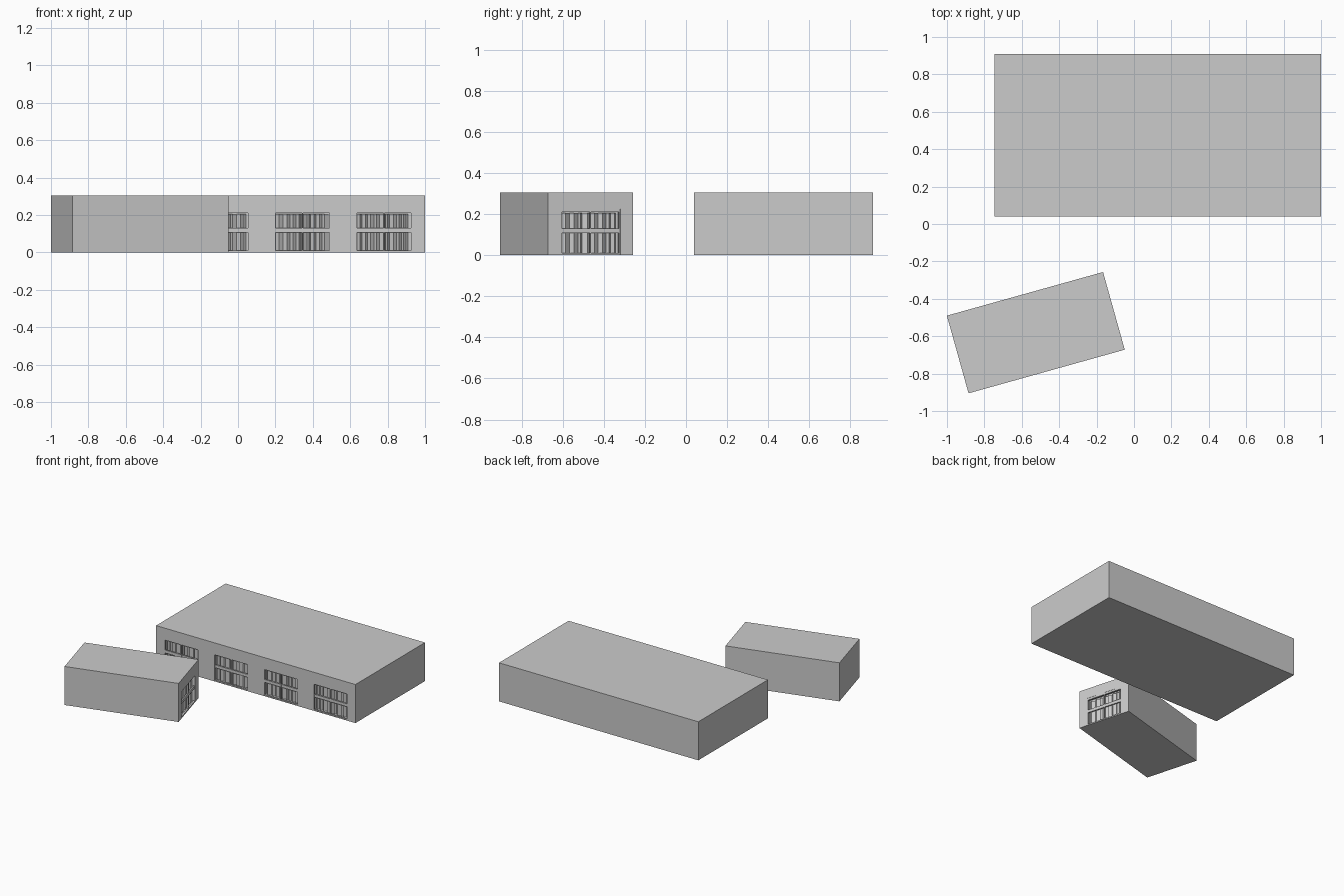
import bpy, bmesh, random
from math import radians
from mathutils import Matrix, Vector

if "Cube" in bpy.data.objects:
    bpy.data.objects.remove(bpy.data.objects["Cube"])

random.seed(4)
H = 0.305                 # wall height
DOOR_W, DOOR_H = 0.30, 0.225
DEPTH = 0.04              # depth of the door recess


def mesh_object(name, bm, matrix):
    bmesh.ops.recalc_face_normals(bm, faces=bm.faces)
    me = bpy.data.meshes.new(name)
    bm.to_mesh(me)
    bm.free()
    ob = bpy.data.objects.new(name, me)
    ob.matrix_world = matrix
    bpy.context.collection.objects.link(ob)
    return ob


def add_box(bm, x0, x1, y0, y1, z0, z1):
    m = Matrix.Translation(((x0 + x1) / 2, (y0 + y1) / 2, (z0 + z1) / 2))
    m = m @ Matrix.Diagonal((x1 - x0, y1 - y0, z1 - z0, 1))
    bmesh.ops.create_cube(bm, size=1, matrix=m)


def door(matrix, label):
    # frame: local x along the wall, y into the building
    w = DOOR_W / 2
    bm = bmesh.new()
    add_box(bm, -w, w, 0.001, 0.014, 0.21, DOOR_H)        # head rail
    add_box(bm, -w, w, 0.004, 0.014, 0.107, 0.130)        # middle rail
    add_box(bm, -w, w, 0.001, 0.014, 0.004, 0.010)        # sill
    add_box(bm, -0.003, 0.003, 0.002, 0.013, 0.008, 0.212)  # centre post
    for s in (-1, 1):
        x = s * (w - 0.003)
        add_box(bm, x - 0.003, x + 0.003, 0.002, 0.013, 0.008, 0.212)
    mesh_object("door_frame_" + label, bm, matrix)

    # pleated curtain: uneven zigzag strip behind the frame
    bm = bmesh.new()
    x, i, cols = -w + 0.006, 0, []
    while x < w - 0.006:
        y = 0.018 if i % 2 else 0.034
        cols.append([bm.verts.new((x, y, z)) for z in (0.008, 0.205)])
        x += random.uniform(0.008, 0.024)
        i += 1
    for a, b in zip(cols, cols[1:]):
        bm.faces.new((a[0], b[0], b[1], a[1]))
    mesh_object("door_curtain_" + label, bm, matrix)


def building(name, length, width, matrix, openings):
    bm = bmesh.new()
    add_box(bm, -length / 2, length / 2, -width / 2, width / 2, 0, H)
    body = mesh_object(name, bm, matrix)
    # recesses cut for every door
    bm = bmesh.new()
    for local in openings:
        part = bmesh.new()
        add_box(part, -DOOR_W / 2, DOOR_W / 2, -0.05, DEPTH, 0.004, DOOR_H)
        part.transform(local)
        tmp = bpy.data.meshes.new("tmp")
        part.to_mesh(tmp)
        part.free()
        bm.from_mesh(tmp)
        bpy.data.meshes.remove(tmp)
    cutter = mesh_object(name + "_cutter", bm, matrix)
    cutter.hide_render = True
    mod = body.modifiers.new("openings", 'BOOLEAN')
    mod.operation, mod.solver, mod.object = 'DIFFERENCE', 'EXACT', cutter
    bpy.context.view_layer.objects.active = body
    bpy.ops.object.modifier_apply(modifier=mod.name)
    bpy.data.objects.remove(cutter)
    for k, local in enumerate(openings):
        door(matrix @ local, f"{name}_{k + 1}")


# large hall with four doors along the front
building("large_hall", 1.745, 0.87,
         Matrix.Translation((0.1275, 0.475, 0)),
         [Matrix.Translation((-0.653 + 0.4355 * k, -0.435, 0)) for k in range(4)])

# small turned building with one door on its right end
building("small_hall", 0.867, 0.431,
         Matrix.Translation((-0.525, -0.581, 0)) @ Matrix.Rotation(radians(15.6), 4, 'Z'),
         [Matrix.Translation((0.4335, 0, 0)) @ Matrix.Rotation(radians(90), 4, 'Z')])
